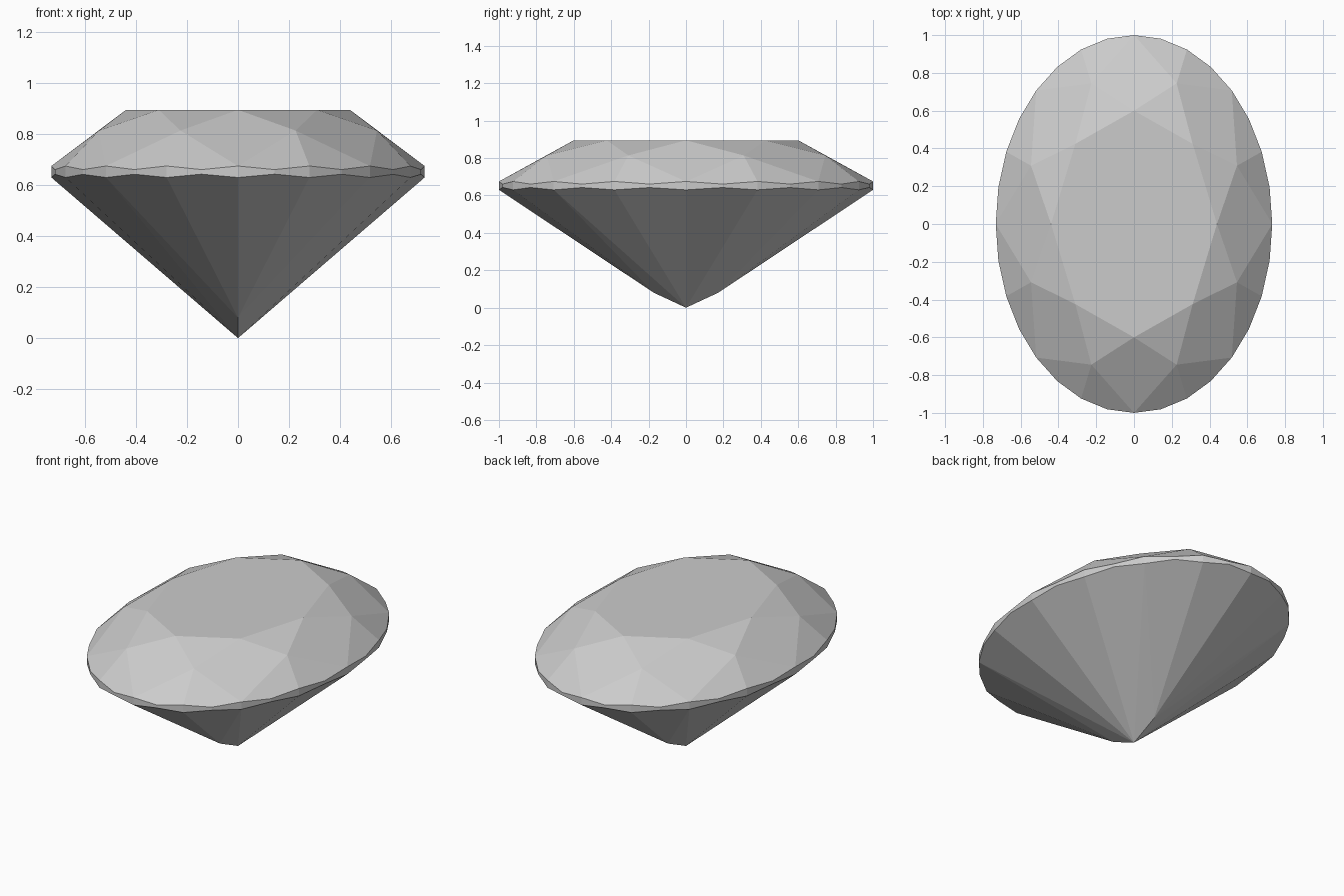
import bpy
import bmesh
import math
from mathutils import Vector

cube = bpy.data.objects.get("Cube")
if cube:
    bpy.data.objects.remove(cube, do_unlink=True)

N = 32                  # girdle segments
RX = 0.732              # width ratio of the oval
TABLE_Z, MID_Z, TOP_Z, LOW_Z = 0.895, 0.814, 0.675, 0.63
KEEL_Y, KEEL_Z = 0.172, 0.08

grey = bpy.data.materials.new("gem_grey")
grey.use_nodes = True
color = (0.6, 0.6, 0.6, 1)
grey.diffuse_color = color
grey.node_tree.nodes["Principled BSDF"].inputs["Base Color"].default_value = color


def oval(k, r, z):
    """Point on a scaled oval, k counted in girdle steps from +x."""
    a = math.tau * k / N
    return Vector((RX * r * math.cos(a), r * math.sin(a), z))


def drop_to_plane(p, a, b, c):
    """Move p vertically into the plane of a, b, c."""
    n = (b - a).cross(c - a)
    z = a.z - (n.x * (p.x - a.x) + n.y * (p.y - a.y)) / n.z
    return Vector((p.x, p.y, z))


def pavilion_apex(k):
    """Lower end of the pavilion facet covering girdle steps k to k + 2."""
    s = math.sin(math.tau * (k + 1) / N)
    if abs(s) < math.sin(math.pi / 4):
        return culet
    return keel[0] if s > 0 else keel[1]


bm = bmesh.new()
culet = Vector((0, 0, 0))
keel = [Vector((0, KEEL_Y, KEEL_Z)), Vector((0, -KEEL_Y, KEEL_Z))]


def face(*points):
    bm.faces.new([bm.verts.new(p) for p in points])


# Crown: table, star facets and kite facets
table = [oval(k, 0.6, TABLE_Z) for k in range(0, N, 4)]
mid = [oval(k + 2, 0.806, MID_Z) for k in range(0, N, 4)]
face(*table)
for i in range(8):
    face(table[i], mid[i], table[(i + 1) % 8])
    face(table[i], mid[i - 1], oval(4 * i, 1, TOP_Z), mid[i])

# Half facets of crown and pavilion, joined by the scalloped girdle
for k in range(0, N, 2):
    m, apex = mid[k // 4], pavilion_apex(k)
    t0, t2 = oval(k, 1, TOP_Z), oval(k + 2, 1, TOP_Z)
    b0, b2 = oval(k, 1, LOW_Z), oval(k + 2, 1, LOW_Z)
    t1 = drop_to_plane(oval(k + 1, 1, TOP_Z), m, t0, t2)
    b1 = drop_to_plane(oval(k + 1, 1, LOW_Z), apex, b0, b2)
    face(m, t0, t1, t2)
    face(apex, b2, b1, b0)
    face(b0, b1, t1, t0)
    face(b1, b2, t2, t1)

# Keel facets between the culet and the two keel points
for k in range(4, N, 8):
    p = oval(k, 1, LOW_Z)
    face(culet, keel[0] if p.y > 0 else keel[1], p)

bmesh.ops.remove_doubles(bm, verts=bm.verts, dist=0.0005)
bmesh.ops.recalc_face_normals(bm, faces=bm.faces)
mesh = bpy.data.meshes.new("oval_gem")
bm.to_mesh(mesh)
bm.free()
mesh.materials.append(grey)
gem = bpy.data.objects.new("oval_gem", mesh)
bpy.context.collection.objects.link(gem)
